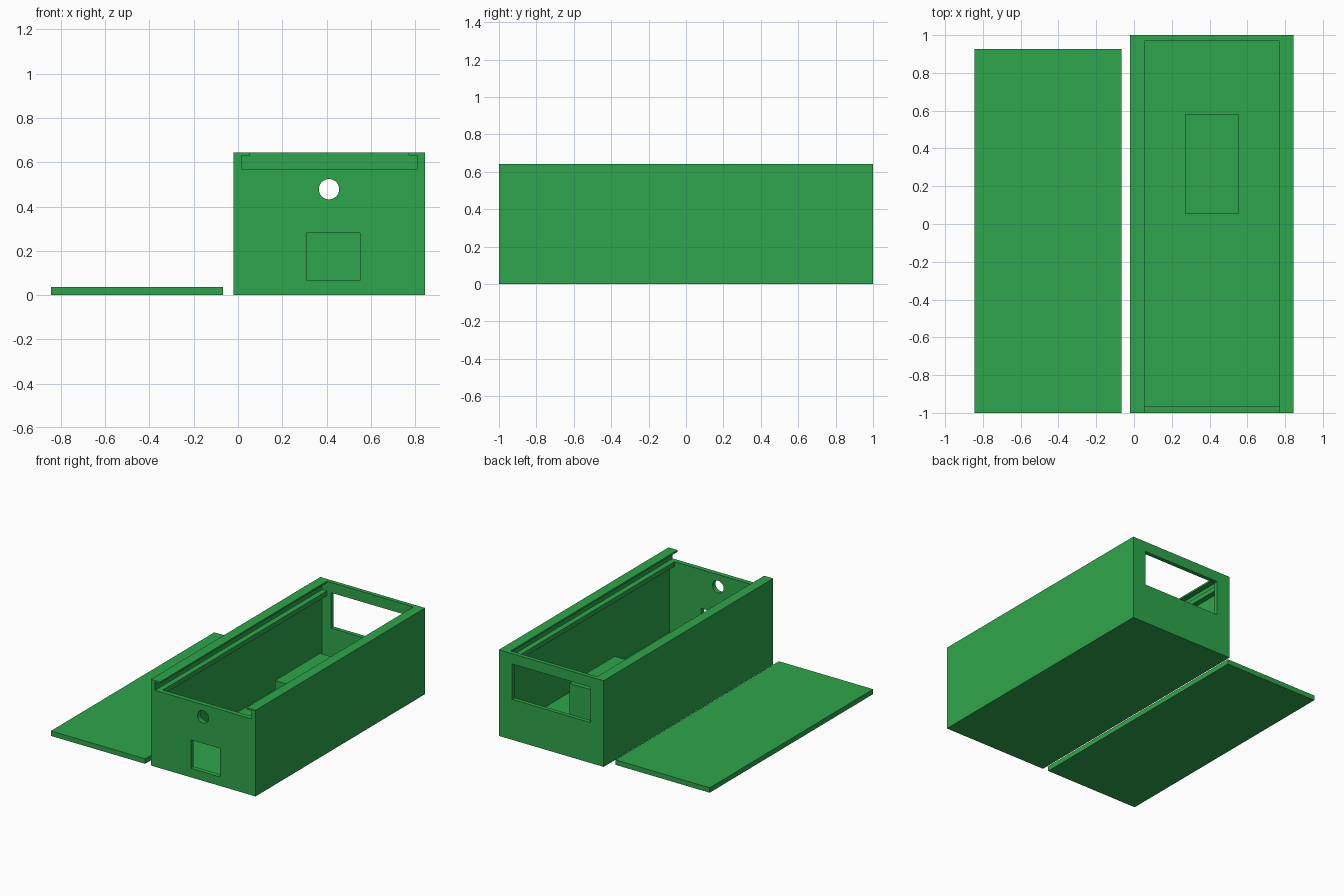
import bpy
import bmesh
import math
from mathutils import Matrix, Vector

if "Cube" in bpy.data.objects:
    bpy.data.objects.remove(bpy.data.objects["Cube"])

green = bpy.data.materials.new("green plastic")
green.diffuse_color = (0.027, 0.381, 0.069, 1)
green.use_nodes = True
green.node_tree.nodes["Principled BSDF"].inputs["Base Color"].default_value = green.diffuse_color


def finish(name, bm):
    mesh = bpy.data.meshes.new(name)
    bm.to_mesh(mesh)
    bm.free()
    mesh.materials.append(green)
    obj = bpy.data.objects.new(name, mesh)
    bpy.context.collection.objects.link(obj)
    return obj


def box(name, x, y, z):
    """Box from (low, high) ranges on each axis."""
    bm = bmesh.new()
    bmesh.ops.create_cube(bm, size=1)
    for v in bm.verts:
        v.co = Vector([r[0] if c < 0 else r[1] for c, r in zip(v.co, (x, y, z))])
    return finish(name, bm)


def cut(target, cutter):
    mod = target.modifiers.new("cut", "BOOLEAN")
    mod.operation = "DIFFERENCE"
    mod.solver = "EXACT"
    mod.object = cutter
    bpy.context.view_layer.objects.active = target
    bpy.ops.object.modifier_apply(modifier=mod.name)
    bpy.data.objects.remove(cutter)


# Case shell
case = box("case", (-0.02, 0.845), (-1, 1), (0, 0.643))

WALL = (0.015, 0.81)       # between the side walls
MOUTH = (0.055, 0.77)      # between the rails
LENGTH = (-0.965, 0.97)    # between the end walls
SLIDE = (-1.1, 0.97)       # open through the front

# Hollow interior, opening between rails, lid slot and gap between upper lips
cut(case, box("cavity_cutter", WALL, LENGTH, (0.035, 0.535)))
cut(case, box("mouth_cutter", MOUTH, LENGTH, (0.5, 0.6)))
cut(case, box("slot_cutter", WALL, SLIDE, (0.57, 0.63)))
cut(case, box("lip_cutter", MOUTH, SLIDE, (0.6, 0.7)))

# Rear window and front socket opening
cut(case, box("window_cutter", (0.09, 0.735), (0.9, 1.1), (0.302, 0.566)))
cut(case, box("socket_cutter", (0.31, 0.55), (-1.1, -0.9), (0.067, 0.28)))

# Round front hole
bm = bmesh.new()
bmesh.ops.create_cone(bm, cap_ends=True, segments=32, radius1=0.046, radius2=0.046, depth=0.2,
                      matrix=Matrix.Translation((0.411, -1, 0.478)) @ Matrix.Rotation(math.pi / 2, 4, "X"))
cut(case, finish("hole_cutter", bm))

# Support block on the case floor
box("support_block", (0.27, 0.553), (0.052, 0.582), (0.035, 0.31))

# Sliding lid lying beside the case
box("lid", (-0.845, -0.067), (-1, 0.927), (0, 0.037))
